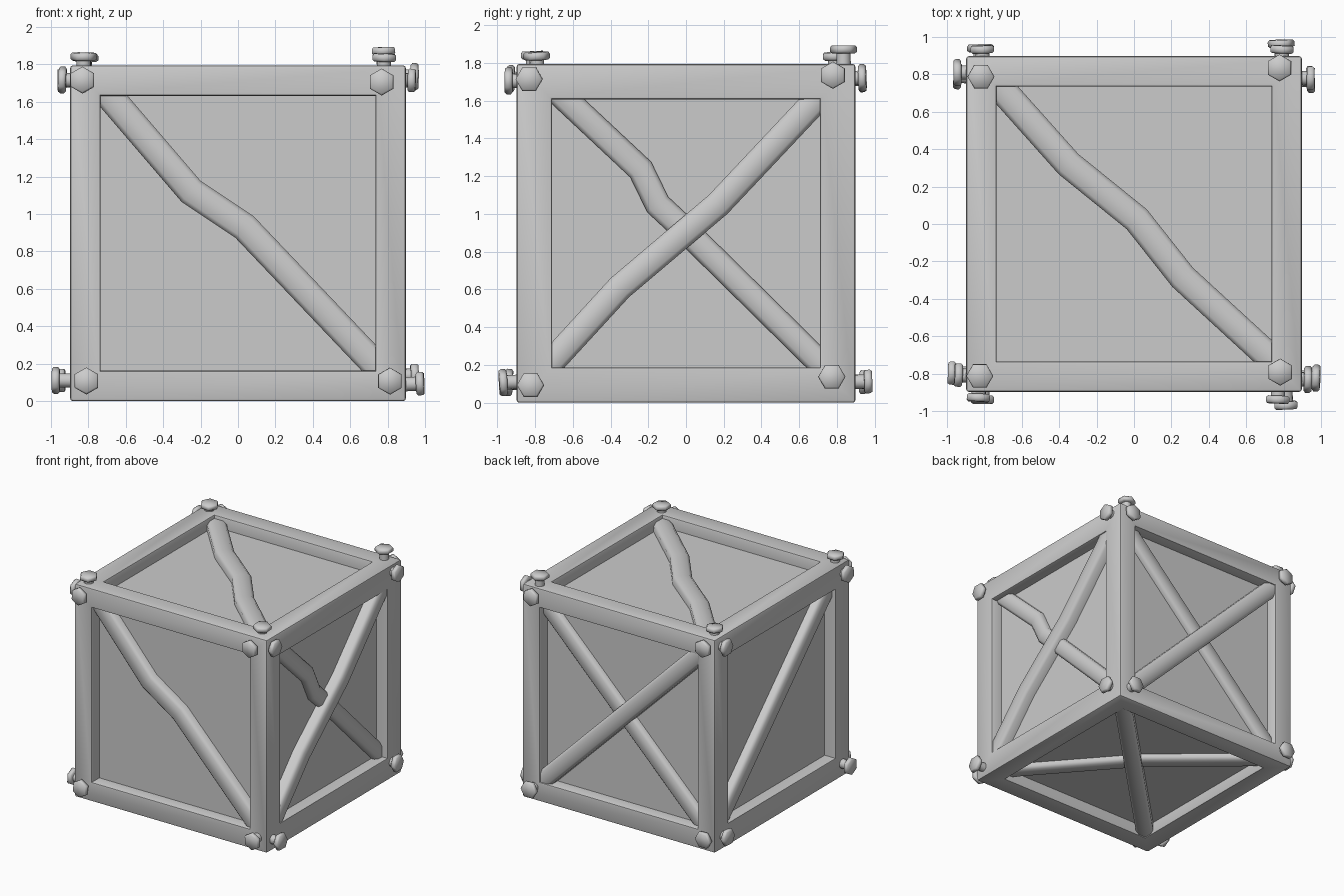
import bpy, bmesh, math, random
from mathutils import Vector, Matrix

random.seed(4)
if "Cube" in bpy.data.objects:
    bpy.data.objects.remove(bpy.data.objects["Cube"])

GREY = (0.6, 0.6, 0.6, 1)
mat = bpy.data.materials.new("plain grey")
mat.use_nodes = True
mat.diffuse_color = GREY
mat.node_tree.nodes["Principled BSDF"].inputs["Base Color"].default_value = GREY

HALF = 0.897
RECESS = 0.1
X, Y, Z = Vector((1, 0, 0)), Vector((0, 1, 0)), Vector((0, 0, 1))
MID = Z * HALF
# Each side: origin, across, up, outward
SIDES = {
    "front": (Vector(), X, Z, -Y), "back": (Vector(), X, Z, Y),
    "left": (Vector(), Y, Z, X), "right": (Vector(), Y, Z, -X),
    "top": (MID, X, Y, Z), "bottom": (MID, X, Y, -Z),
}


def finish(bm, name, angle):
    bmesh.ops.recalc_face_normals(bm, faces=bm.faces)
    mesh = bpy.data.meshes.new(name)
    bm.to_mesh(mesh)
    bm.free()
    mesh.materials.append(mat)
    ob = bpy.data.objects.new(name, mesh)
    bpy.context.collection.objects.link(ob)
    bpy.ops.object.select_all(action='DESELECT')
    ob.select_set(True)
    bpy.context.view_layer.objects.active = ob
    bpy.ops.object.shade_smooth_by_angle(angle=math.radians(angle))


def skin(bm, rings):
    """Join equal closed rings into a capped solid."""
    rings = [[bm.verts.new(p) for p in ring] for ring in rings]
    for a, b in zip(rings, rings[1:]):
        for i in range(len(a)):
            j = (i + 1) % len(a)
            bm.faces.new((a[i], a[j], b[j], b[i]))
    bm.faces.new(rings[0])
    bm.faces.new(rings[-1])


# Crate body: a box with a recessed panel on every side
bm = bmesh.new()
bmesh.ops.create_cube(bm, size=2 * HALF, matrix=Matrix.Translation(MID))
for face in list(bm.faces):
    rim = 0.187 if abs(face.normal.x) > 0.5 else 0.162
    inward = -face.normal * RECESS
    bmesh.ops.inset_individual(bm, faces=[face], thickness=rim, use_even_offset=True)
    pushed = bmesh.ops.extrude_discrete_faces(bm, faces=[face])["faces"][0]
    bmesh.ops.translate(bm, vec=inward, verts=pushed.verts)
bm.normal_update()
sharp = [e for e in bm.edges if len(e.link_faces) == 2
         and e.calc_face_angle() > 1 and e.is_convex]
bmesh.ops.bevel(bm, geom=sharp, offset=0.013, segments=2, profile=0.5, affect='EDGES')
finish(bm, "crate_body", 35)


def plank(side, points, height, width=0.15):
    """Chamfered bar that follows a bent path over a recessed panel."""
    origin, u, v, n = SIDES[side]
    pts = [Vector(p) for p in points]
    # Run both ends under the rim
    pts[0] += (pts[0] - pts[1]).normalized() * 0.12
    pts[-1] += (pts[-1] - pts[-2]).normalized() * 0.12
    w, c = width / 2, 0.022
    profile = [(-w, -0.02), (-w, height - c), (c - w, height),
               (w - c, height), (w, height - c), (w, -0.02)]
    rings = []
    for i, p in enumerate(pts):
        before = (p - pts[i - 1]).normalized() if i else None
        after = (pts[i + 1] - p).normalized() if i < len(pts) - 1 else None
        d = ((before or after) + (after or before)).normalized()
        mitre = Vector((-d.y, d.x)) / d.dot(after or before)
        ring = []
        for s, h in profile:
            q = p + mitre * s
            ring.append(origin + u * q.x + v * q.y + n * (HALF - RECESS + h))
        rings.append(ring)
    bm = bmesh.new()
    skin(bm, rings)
    finish(bm, side + "_plank", 50)


LOW, MEDIUM, HIGH = 0.05, 0.07, 0.09
plank("front", [(-0.67, 1.61), (-0.25, 1.12), (0.035, 0.93), (0.7, 0.23)], MEDIUM)
plank("left", [(-0.63, 1.6), (-0.24, 1.235), (-0.15, 1.05), (0, 0.91), (0.67, 0.25)], LOW, 0.135)
plank("left", [(-0.68, 0.25), (-0.35, 0.61), (0.17, 1.05), (0.65, 1.56)], HIGH, 0.14)
plank("back", [(0.68, 1.58), (-0.68, 0.22)], LOW, 0.14)
plank("back", [(0.68, 0.22), (-0.68, 1.57)], HIGH, 0.14)
plank("right", [(0.68, 0.25), (-0.66, 1.57)], MEDIUM)
plank("top", [(-0.68, 0.69), (-0.35, 0.32), (0.015, 0.025), (0.26, -0.285), (0.69, -0.68)], MEDIUM)
plank("bottom", [(0.68, -0.68), (-0.01, 0.11), (-0.68, 0.68)], LOW, 0.14)
plank("bottom", [(0.68, 0.68), (-0.68, -0.68)], HIGH, 0.14)


def bolt(side, a, b, reach, pointed):
    """Slightly crooked hex bolt standing out of a corner."""
    origin, u, v, n = SIDES[side]
    tilt = Matrix.Rotation(random.uniform(-0.06, 0.06), 3, u) @ \
        Matrix.Rotation(random.uniform(-0.06, 0.06), 3, v)
    base = origin + u * a + v * b + n * HALF
    top = reach - HALF
    turn = math.pi / 2 if pointed else 0

    def ring(radius, h, sides):
        angles = [turn + math.tau * i / sides for i in range(sides)]
        return [base + tilt @ (u * math.cos(t) * radius + v * math.sin(t) * radius + n * h)
                for t in angles]

    bm = bmesh.new()
    skin(bm, [ring(0.038, h, 16) for h in (-0.03, top - 0.02)])
    head = [(0.06, 0.042), (0.072, 0.033), (0.072, 0.011), (0.063, 0)]
    skin(bm, [ring(r, top - h, 6) for r, h in head])
    finish(bm, side + "_bolt", 55)


# Bolts: across, up, reach from the middle, hex point upward
BOLTS = {
    "front": [(-0.83, 1.715, 0.95, 1), (0.77, 1.705, 0.96, 1),
              (-0.81, 0.105, 0.96, 1), (0.81, 0.11, 0.99, 1)],
    "left": [(-0.83, 1.715, 0.95, 0), (0.78, 1.735, 0.965, 1),
             (-0.82, 0.09, 0.995, 0), (0.77, 0.135, 0.965, 0)],
    "back": [(-0.81, 1.715, 0.955, 1), (0.79, 1.72, 0.955, 1),
             (-0.82, 0.11, 0.96, 0), (0.79, 0.11, 0.985, 0)],
    "right": [(-0.81, 1.715, 0.96, 1), (0.81, 1.715, 0.965, 0),
              (-0.8, 0.11, 0.995, 1), (0.79, 0.11, 0.965, 0)],
    "top": [(-0.82, 0.79, 0.96, 0), (0.78, 0.835, 0.995, 1),
            (-0.825, -0.81, 0.965, 0), (0.78, -0.79, 0.96, 1)],
}
for side, spots in BOLTS.items():
    for spot in spots:
        bolt(side, *spot)
